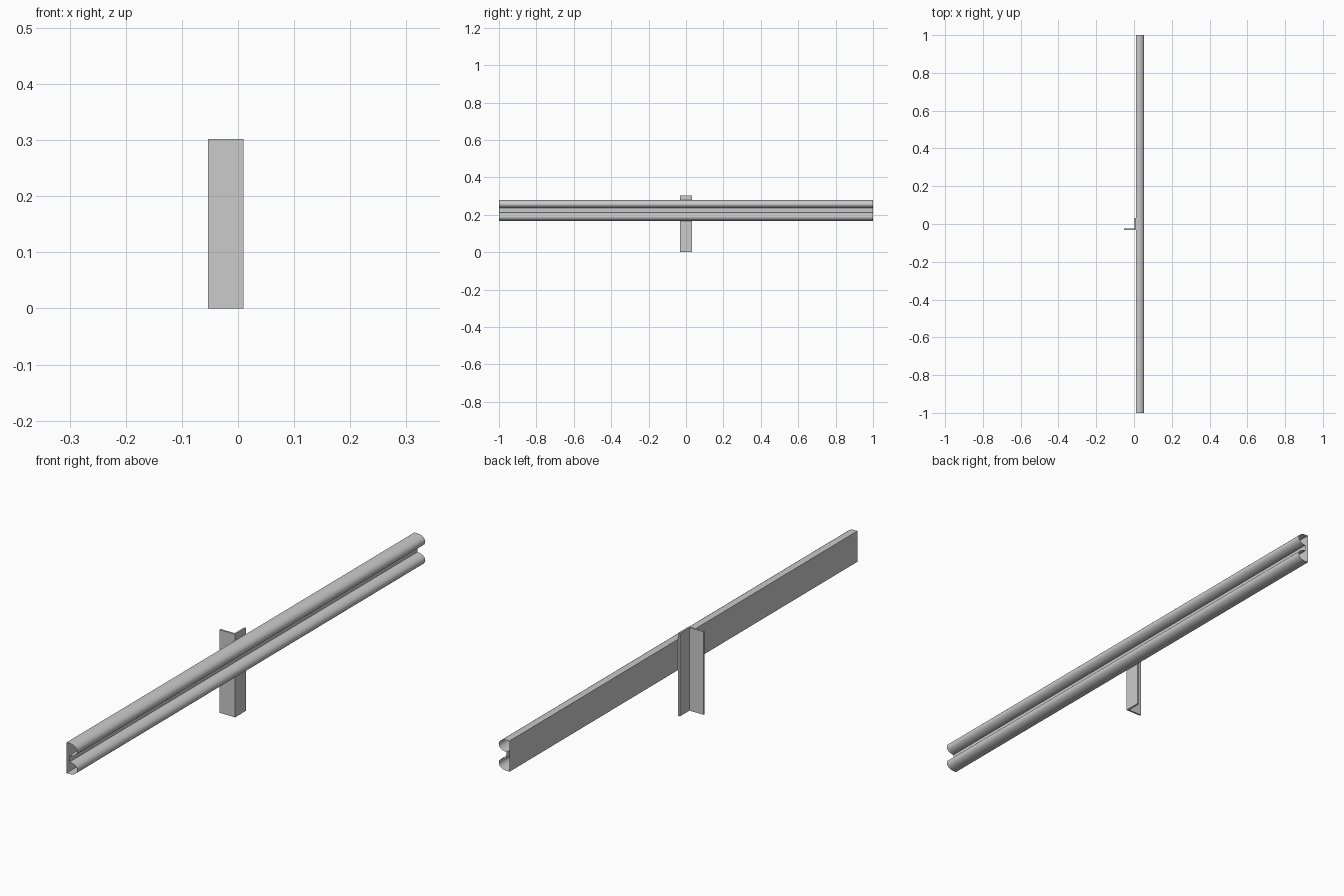
import bpy
import bmesh
from math import sin, cos, pi

cube = bpy.data.objects.get("Cube")
if cube:
    bpy.data.objects.remove(cube, do_unlink=True)

# Single galvanised steel colour
steel = bpy.data.materials.new("galvanised_grey")
steel.use_nodes = True
colour = (0.6, 0.6, 0.6, 1)
steel.diffuse_color = colour
steel.node_tree.nodes["Principled BSDF"].inputs["Base Color"].default_value = colour


def extrude_profile(name, profile, axis, start, end, caps):
    """Sweep a closed outline along y (x, z points) or z (x, y points)."""
    bm = bmesh.new()

    def ring(t):
        return [bm.verts.new((a, t, b) if axis == "y" else (a, b, t))
                for a, b in profile]

    first, last = ring(start), ring(end)
    n = len(profile)
    for i in range(n):
        j = (i + 1) % n
        bm.faces.new((first[i], first[j], last[j], last[i]))
    if caps:
        bm.faces.new(first)
        bm.faces.new(last)
    bmesh.ops.recalc_face_normals(bm, faces=bm.faces)
    mesh = bpy.data.meshes.new(name)
    bm.to_mesh(mesh)
    bm.free()
    mesh.materials.append(steel)
    obj = bpy.data.objects.new(name, mesh)
    bpy.context.collection.objects.link(obj)
    return obj


# Rail: flat back with two rounded lobes and a flat valley, open at both ends
back, valley, tip = 0.01, 0.022, 0.0535
bottom, top, radius = 0.167, 0.279, 0.022
steps = 12
outline = [(back, bottom)]
for centre in (bottom + radius, top - radius):
    for i in range(steps + 1):
        angle = -pi / 2 + pi * i / steps
        outline.append((valley + (tip - valley) * cos(angle),
                        centre + radius * sin(angle)))
outline.append((back, top))
rail = extrude_profile("guard_rail", outline, "y", -1, 1, False)

# Post: upright L-shaped angle bar
left, right, half, thick = -0.0535, 0.01, 0.031, 0.007
angle_bar = [(left, -half), (right, -half), (right, half),
             (right - thick, half), (right - thick, thick - half),
             (left, thick - half)]
post = extrude_profile("support_post", angle_bar, "z", 0, 0.302, True)

# Smooth the lobes while keeping the folds sharp
bpy.ops.object.select_all(action="DESELECT")
rail.select_set(True)
bpy.context.view_layer.objects.active = rail
bpy.ops.object.shade_smooth_by_angle(angle=pi / 6)
